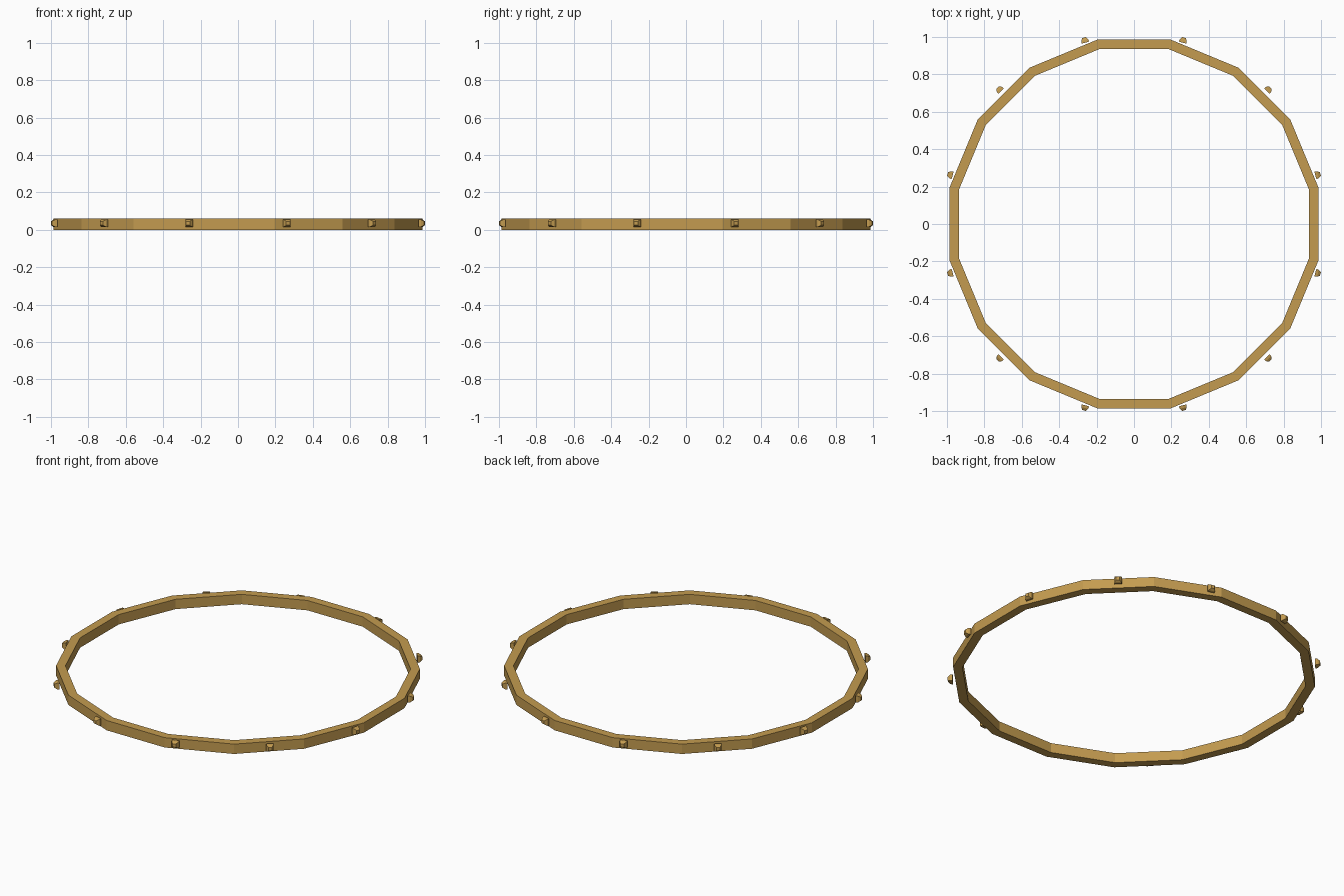
import bpy, bmesh, math
from mathutils import Matrix

if "Cube" in bpy.data.objects:
    bpy.data.objects.remove(bpy.data.objects["Cube"])

mat = bpy.data.materials.new("brass")
mat.diffuse_color = (0.55, 0.33, 0.08, 1)
mat.use_nodes = True
mat.node_tree.nodes["Principled BSDF"].inputs["Base Color"].default_value = mat.diffuse_color

def add(name, bm):
    bmesh.ops.recalc_face_normals(bm, faces=bm.faces)
    me = bpy.data.meshes.new(name)
    bm.to_mesh(me)
    bm.free()
    ob = bpy.data.objects.new(name, me)
    bpy.context.collection.objects.link(ob)
    me.materials.append(mat)
    return ob

# 16-sided band with rectangular section
N = 16
PROFILE = [(0.953, 0), (1.005, 0), (1.005, 0.06), (0.953, 0.06)]
bm = bmesh.new()
rings = []
for i in range(N):
    a = 2 * math.pi * (i + 0.5) / N
    rings.append([bm.verts.new((r * math.cos(a), r * math.sin(a), z)) for r, z in PROFILE])
for i in range(N):
    p, q = rings[i], rings[(i + 1) % N]
    for j in range(4):
        k = (j + 1) % 4
        bm.faces.new((p[j], q[j], q[k], p[k]))
add("ring_band", bm)

# 12 small faceted studs around the outside
SECTIONS = [(1.004, 0.021), (1.018, 0.019), (1.032, 0.010)]
for i in range(12):
    bm = bmesh.new()
    loops = [[bm.verts.new((r, y * h, 0.035 + z * h))
              for y, z in ((-1, -1), (1, -1), (1, 1), (-1, 1))] for r, h in SECTIONS]
    for p, q in zip(loops, loops[1:]):
        for j in range(4):
            k = (j + 1) % 4
            bm.faces.new((p[j], p[k], q[k], q[j]))
    bm.faces.new(loops[0])
    bm.faces.new(loops[-1])
    bm.transform(Matrix.Rotation(math.radians(15 + 30 * i), 4, 'Z'))
    add(f"stud_{i + 1}", bm)
